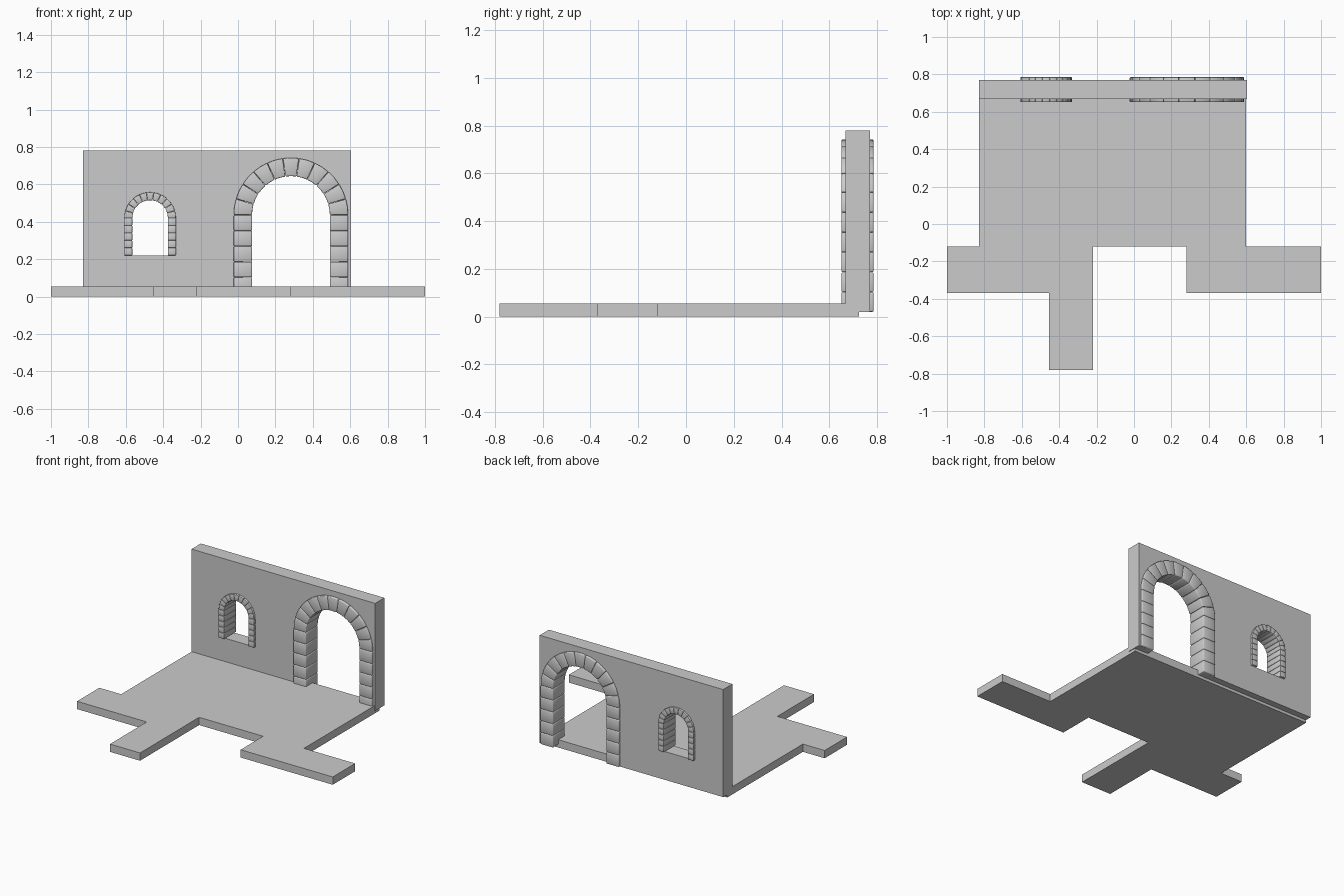
import bpy, bmesh, math

if "Cube" in bpy.data.objects:
    bpy.data.objects.remove(bpy.data.objects["Cube"])

WALL_Y = 0.718


def new_object(name, bm):
    bmesh.ops.recalc_face_normals(bm, faces=bm.faces[:])
    mesh = bpy.data.meshes.new(name)
    bm.to_mesh(mesh)
    bm.free()
    obj = bpy.data.objects.new(name, mesh)
    bpy.context.collection.objects.link(obj)
    return obj


def add_prism(bm, base, offset):
    """Extrude a closed outline of 3D points along an offset."""
    face = bm.faces.new([bm.verts.new(p) for p in base])
    ext = bmesh.ops.extrude_face_region(bm, geom=[face])
    verts = [g for g in ext["geom"] if isinstance(g, bmesh.types.BMVert)]
    bmesh.ops.translate(bm, verts=verts, vec=offset)


# Floor slab with stepped front edge
outline = [(-1, -.12), (-1, -.37), (-.455, -.37), (-.455, -.78), (-.22, -.78),
           (-.22, -.12), (.28, -.12), (.28, -.37), (1, -.37), (1, -.12),
           (.6, -.12), (.6, .725), (-.83, .725), (-.83, -.12)]
bm = bmesh.new()
add_prism(bm, [(x, y, 0) for x, y in outline], (0, 0, 0.055))
new_object("floor", bm)

# Back wall
bm = bmesh.new()
add_prism(bm, [(-.83, .667, .02), (.605, .667, .02), (.605, .667, .78), (-.83, .667, .78)],
          (0, .103, 0))
wall = new_object("wall", bm)


def arch_opening(name, cx, bottom, spring, r_in, r_out, cut_bottom, jamb=5, ring=11):
    # Hole through the wall, hidden behind the stones
    r = (r_in + r_out) / 2
    pts = [(cx + r * math.cos(math.pi * i / 32), WALL_Y - .2,
            spring + r * math.sin(math.pi * i / 32)) for i in range(33)]
    pts += [(cx - r, WALL_Y - .2, cut_bottom), (cx + r, WALL_Y - .2, cut_bottom)]
    bm = bmesh.new()
    add_prism(bm, pts, (0, .4, 0))
    cutter = new_object(name + "_cutter", bm)
    cutter.hide_render = True
    cutter.hide_set(True)
    mod = wall.modifiers.new(name, "BOOLEAN")
    mod.operation = "DIFFERENCE"
    mod.solver = "EXACT"
    mod.object = cutter

    # Stones: two jambs and a ring of wedges
    bm = bmesh.new()
    y0, depth, gap = WALL_Y - .067, .134, .0005
    h = (spring - bottom) / jamb
    for side in (-1, 1):
        for i in range(jamb):
            a, b = bottom + i * h + gap, bottom + (i + 1) * h - gap
            add_prism(bm, [(cx + side * x, y0, z) for x, z in
                           ((r_in, a), (r_out, a), (r_out, b), (r_in, b))], (0, depth, 0))
    step = math.pi / ring
    for i in range(ring):
        angles = [step * (i + t) for t in (0.01, 0.5, 0.99)]
        rim = [(r_in, a) for a in angles] + [(r_out, a) for a in reversed(angles)]
        add_prism(bm, [(cx + rr * math.cos(a), y0, spring + rr * math.sin(a))
                       for rr, a in rim], (0, depth, 0))
    stones = new_object(name + "_stones", bm)
    bev = stones.modifiers.new("worn_edges", "BEVEL")
    bev.width = 0.05 * (r_out - r_in)
    bev.segments = 2
    bev.limit_method = "ANGLE"
    stones.data.polygons.foreach_set("use_smooth", [True] * len(stones.data.polygons))


arch_opening("doorway", .283, .02, .436, .208, .306, -.1)
arch_opening("window", -.47, .22, .42, .095, .138, .22)

# Bake the openings into the wall
bpy.context.view_layer.objects.active = wall
for mod in list(wall.modifiers):
    bpy.ops.object.modifier_apply(modifier=mod.name)
for obj in [o for o in bpy.data.objects if o.name.endswith("_cutter")]:
    bpy.data.objects.remove(obj)
